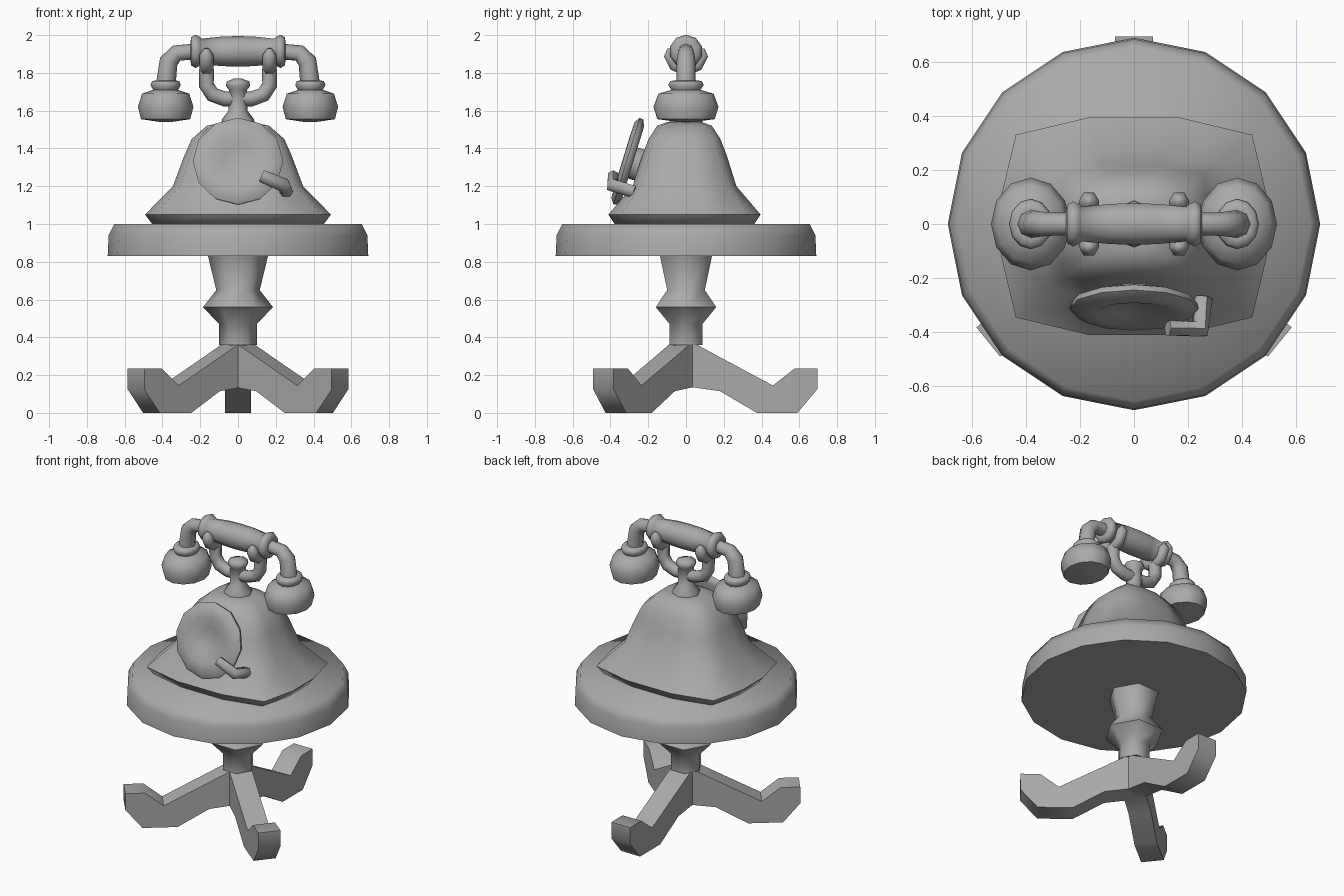
import bpy, bmesh, math
from mathutils import Vector, Matrix

if "Cube" in bpy.data.objects:
    bpy.data.objects.remove(bpy.data.objects["Cube"])

grey = bpy.data.materials.new("plain grey")
grey.diffuse_color = (0.4, 0.4, 0.4, 1)
grey.use_nodes = True
grey.node_tree.nodes["Principled BSDF"].inputs["Base Color"].default_value = grey.diffuse_color


def finish(name, bm, angle=65):
    bmesh.ops.remove_doubles(bm, verts=bm.verts, dist=1e-5)
    bmesh.ops.recalc_face_normals(bm, faces=bm.faces)
    me = bpy.data.meshes.new(name)
    bm.to_mesh(me)
    bm.free()
    me.materials.append(grey)
    me.shade_smooth()
    me.set_sharp_from_angle(angle=math.radians(angle))
    ob = bpy.data.objects.new(name, me)
    bpy.context.collection.objects.link(ob)
    return ob


def skin(name, rings, angle=65):
    """Join rings of points into a closed, capped surface."""
    bm = bmesh.new()
    loops = [[bm.verts.new(p) for p in ring] for ring in rings]
    n = len(loops[0])
    for a, b in zip(loops, loops[1:]):
        for i in range(n):
            j = (i + 1) % n
            bm.faces.new((a[i], a[j], b[j], b[i]))
    bm.faces.new(loops[0][::-1])
    bm.faces.new(loops[-1])
    return finish(name, bm, angle)


def lathe(name, profile, sides, matrix=Matrix(), stretch=(1, 1)):
    """Turn a (radius, height) profile about z, then place it."""
    rings = []
    for r, z in profile:
        rings.append([matrix @ Vector((r * stretch[0] * math.cos(2 * math.pi * i / sides),
                                       r * stretch[1] * math.sin(2 * math.pi * i / sides), z))
                      for i in range(sides)])
    return skin(name, rings)


def tube(name, path, radii, side, sides=8):
    """Sweep a circle along a path; side is the normal of the path's plane."""
    pts = [Vector(p) for p in path]
    rings = []
    for k, p in enumerate(pts):
        t = Vector()
        if k > 0:
            t += (p - pts[k - 1]).normalized()
        if k < len(pts) - 1:
            t += (pts[k + 1] - p).normalized()
        t.normalize()
        u = Vector(side)
        u = (u - t * u.dot(t)).normalized()
        v = t.cross(u)
        rings.append([p + radii[k] * (u * math.cos(2 * math.pi * i / sides)
                                      + v * math.sin(2 * math.pi * i / sides))
                      for i in range(sides)])
    return skin(name, rings)


# Round table top and hexagonal pedestal
lathe("table_top", [(0.69, 0.83), (0.685, 0.94), (0.655, 1.0)], 16)
lathe("table_column", [(0.10, 0.36), (0.10, 0.47), (0.185, 0.56), (0.115, 0.65), (0.16, 0.835)], 6)

# Three flat-sided legs: one back, two front
leg_outline = [(0.0, 0.375), (0.06, 0.36), (0.18, 0.295), (0.46, 0.145), (0.575, 0.235),
               (0.695, 0.235), (0.695, 0.125), (0.59, 0.0), (0.375, 0.0), (0.18, 0.115), (0.0, 0.14)]
for name, deg in (("back_leg", 90), ("front_left_leg", 219), ("front_right_leg", 321)):
    turn = Matrix.Rotation(math.radians(deg), 4, 'Z')
    skin(name, [[turn @ Vector((r, w, z)) for r, z in leg_outline] for w in (-0.07, 0.07)])

# Telephone body: rounded-rectangle rings shrinking upward (half width, half depth, height)
quarter = [(1.0, 0.28), (0.89, 0.84), (0.34, 1.0)]
outline = (quarter + [(-x, y) for x, y in quarter[::-1]]
           + [(-x, -y) for x, y in quarter] + [(x, -y) for x, y in quarter[::-1]])
body = [(0.455, 0.37, 1.0), (0.492, 0.403, 1.05), (0.345, 0.275, 1.2), (0.285, 0.225, 1.36),
        (0.245, 0.19, 1.45), (0.165, 0.145, 1.52), (0.07, 0.09, 1.54)]
skin("telephone_body", [[(w * x, d * y - 0.008, z) for x, y in outline] for w, d, z in body])

# Cradle post and forked cradle
lathe("cradle_post", [(0.088, 1.525), (0.085, 1.555), (0.05, 1.6), (0.048, 1.71), (0.064, 1.73),
                      (0.06, 1.755), (0.02, 1.77)], 8)
tube("cradle_arm", [(-0.167, 0, 1.82), (-0.167, 0, 1.735), (-0.135, 0, 1.685), (-0.07, 0, 1.662),
                    (0.07, 0, 1.662), (0.135, 0, 1.685), (0.167, 0, 1.735), (0.167, 0, 1.82)],
     [0.04] * 8, (0, 1, 0))
for s, label in ((-1, "left"), (1, "right")):
    x = 0.167 * s
    tube(label + "_cradle_fork", [(x, -0.088, 1.93), (x, -0.085, 1.895), (x, -0.06, 1.84), (x, 0, 1.81),
                                  (x, 0.06, 1.84), (x, 0.085, 1.895), (x, 0.088, 1.93)],
         [0.012, 0.038, 0.036, 0.036, 0.036, 0.038, 0.012], (1, 0, 0), 6)

# Handset: grip, bent arms and ear cups
grip = [(0.045, 0.252), (0.075, 0.248), (0.088, 0.225), (0.075, 0.2), (0.067, 0.195), (0.078, 0.09)]
lathe("handset_grip", [(r, -z) for r, z in grip] + [(0.081, 0)] + grip[::-1], 10,
      Matrix.Translation((0, 0, 1.914)) @ Matrix.Rotation(math.pi / 2, 4, 'Y'))
for s, label in ((-1, "left"), (1, "right")):
    tube(label + "_handset_arm", [(0.24 * s, 0, 1.912), (0.325 * s, 0, 1.905),
                                  (0.367 * s, 0, 1.86), (0.382 * s, 0, 1.74)],
         [0.042, 0.044, 0.05, 0.052], (0, 1, 0))
    lathe(label + "_ear_cup", [(0.05, 1.76), (0.072, 1.757), (0.08, 1.735), (0.066, 1.71), (0.125, 1.69),
                               (0.147, 1.62), (0.13, 1.555), (0.03, 1.54)], 12,
          Matrix.Translation((0.383 * s, 0, 0)), (1, 1.17))

# Tilted dished dial with a hub joining it to the body
place = Matrix.Translation((0, -0.305, 1.33)) @ Matrix.Rotation(math.radians(73), 4, 'X')
lathe("dial", [(0.2, -0.025), (0.235, -0.012), (0.24, 0.01), (0.21, 0.03), (0.15, 0.032),
               (0.08, 0.012), (0.03, 0.002)], 12, place)
lathe("dial_hub", [(0.09, -0.1), (0.09, -0.02)], 10, place)

# Bent finger stop at the lower right of the dial
tube("finger_stop", [(0.125, -0.385, 1.255), (0.245, -0.39, 1.205), (0.255, -0.275, 1.17)],
     [0.032, 0.038, 0.036], (0.4, 0, 0.9), 6)
